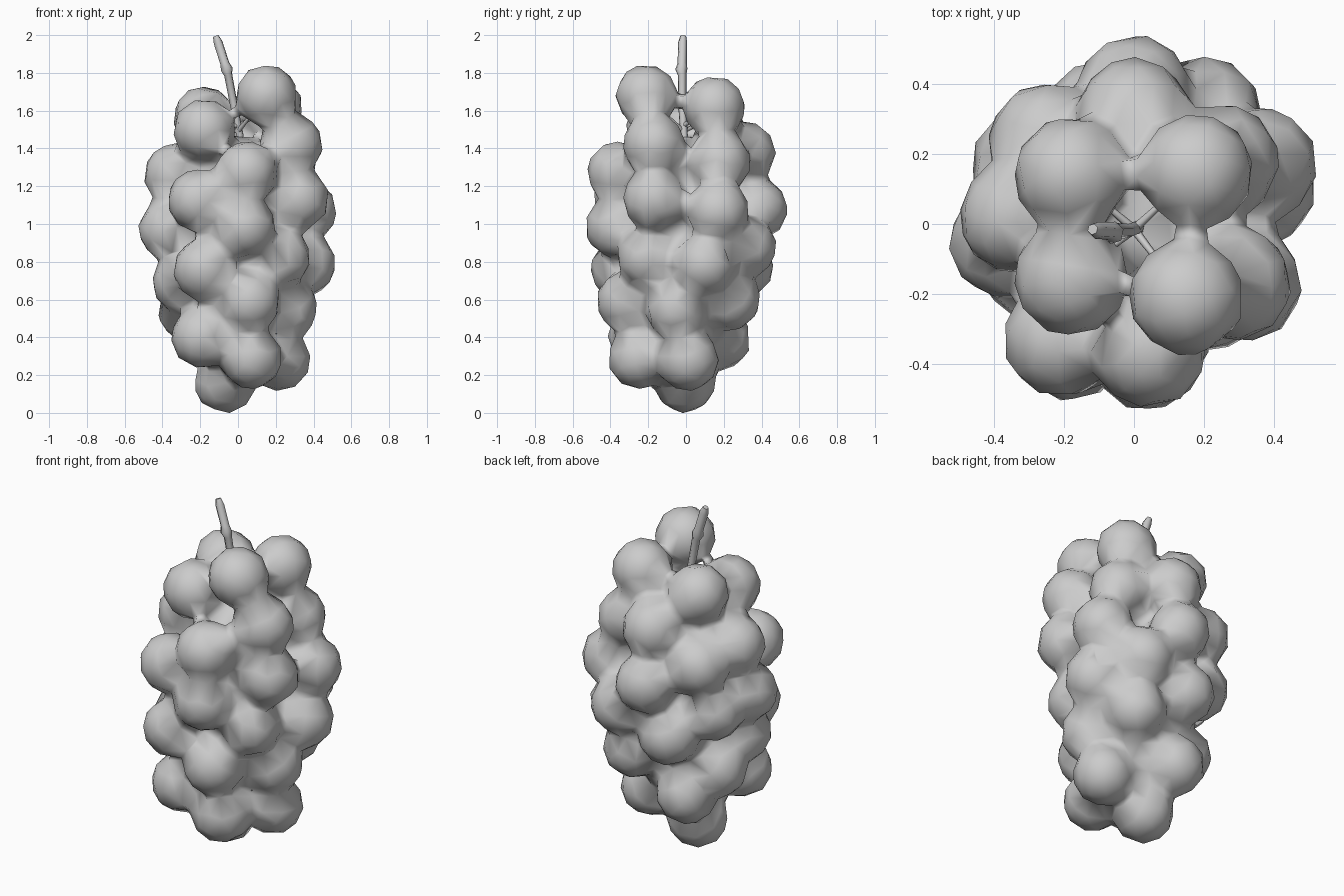
import bpy, bmesh
from mathutils import Matrix, Vector

if "Cube" in bpy.data.objects:
    bpy.data.objects.remove(bpy.data.objects["Cube"])

# Grape centres (x, y, z), from the top of the bunch downwards
GRAPES = [
    (.15, -.21, 1.68), (.178, .15, 1.62), (-.18, .14, 1.565), (-.18, -.155, 1.50),
    (.285, -.17, 1.42), (0, .31, 1.38), (.25, .18, 1.33), (.045, -.36, 1.275),
    (-.335, .02, 1.26), (-.25, .24, 1.20), (-.21, -.33, 1.125), (.32, -.17, 1.13),
    (.36, .17, 1.07), (0, .375, 1.08), (.035, -.37, .985), (-.365, -.05, .97),
    (-.30, .17, .92), (.2, .315, .88), (.22, -.2, .82), (.355, .1, .785),
    (-.1, .3, .77), (-.18, -.34, .76), (-.29, -.1, .69), (.06, -.31, .59),
    (.18, .23, .60), (.255, -.05, .55), (-.26, .08, .54), (-.19, -.25, .40),
    (-.13, .18, .39), (.07, -.25, .29), (.22, .01, .28), (-.07, -.01, .163),
]
# Hidden core lumps (centre, radii)
CORE = [((0, 0, .84), (.31, .31, .64)), ((.02, .0, 1.24), (.25, .23, .24))]
R = .164
GAP = .014   # grapes are grown, fused and shrunk by this much to fill the creases


def add_object(name, bm):
    mesh = bpy.data.meshes.new(name)
    bm.to_mesh(mesh)
    bm.free()
    ob = bpy.data.objects.new(name, mesh)
    bpy.context.collection.objects.link(ob)
    return ob


# Grapes and hidden core, fused with soft creases and reduced to low poly
bm = bmesh.new()
for c in GRAPES:
    bmesh.ops.create_icosphere(bm, subdivisions=3, radius=R + GAP, matrix=Matrix.Translation(c))
for c, radii in CORE:
    bmesh.ops.create_icosphere(bm, subdivisions=3, radius=1,
                               matrix=Matrix.Translation(c) @ Matrix.Diagonal((*radii, 1)))
grapes = add_object("grape_bunch", bm)
remesh = grapes.modifiers.new("fuse", 'REMESH')
remesh.mode = 'VOXEL'
remesh.voxel_size = .02
presmooth = grapes.modifiers.new("presmooth", 'SMOOTH')
presmooth.iterations = 4
shrink = grapes.modifiers.new("shrink", 'DISPLACE')
shrink.mid_level = 0
shrink.strength = -GAP
soften = grapes.modifiers.new("soften", 'SMOOTH')
soften.iterations = 4
low = grapes.modifiers.new("low_poly", 'DECIMATE')
low.ratio = .04
bpy.context.view_layer.objects.active = grapes
grapes.select_set(True)
for m in ("fuse", "presmooth", "shrink", "soften", "low_poly"):
    bpy.ops.object.modifier_apply(modifier=m)
bpy.ops.object.shade_smooth()


def tube(name, points):
    """Tapered round branch through (x, y, z, radius) points."""
    curve = bpy.data.curves.new(name, 'CURVE')
    curve.dimensions = '3D'
    curve.bevel_depth = 1
    curve.bevel_resolution = 1
    curve.use_fill_caps = True
    spline = curve.splines.new('POLY')
    spline.points.add(len(points) - 1)
    for p, (x, y, z, r) in zip(spline.points, points):
        p.co = (x, y, z, 1)
        p.radius = r
    spline.use_smooth = True
    ob = bpy.data.objects.new(name, curve)
    bpy.context.collection.objects.link(ob)


# Main stem with a knot
tube("stem", [(-.118, -.015, 1.995, .016), (-.105, -.018, 1.96, .025), (-.07, -.02, 1.85, .025),
              (-.06, -.025, 1.82, .033), (-.052, -.02, 1.79, .023), (-.02, -.02, 1.62, .021),
              (.01, -.01, 1.47, .02), (.01, 0, 1.4, .02)])

# Short twigs from the stem to the upper grapes
for i, c in enumerate(GRAPES[:4]):
    base = Vector((0, -.015, 1.49 + .03 * (i % 2)))
    tip = base.lerp(Vector(c), .4)
    tube("twig_%d" % (i + 1), [(*base, .013), (*tip, .009)])
